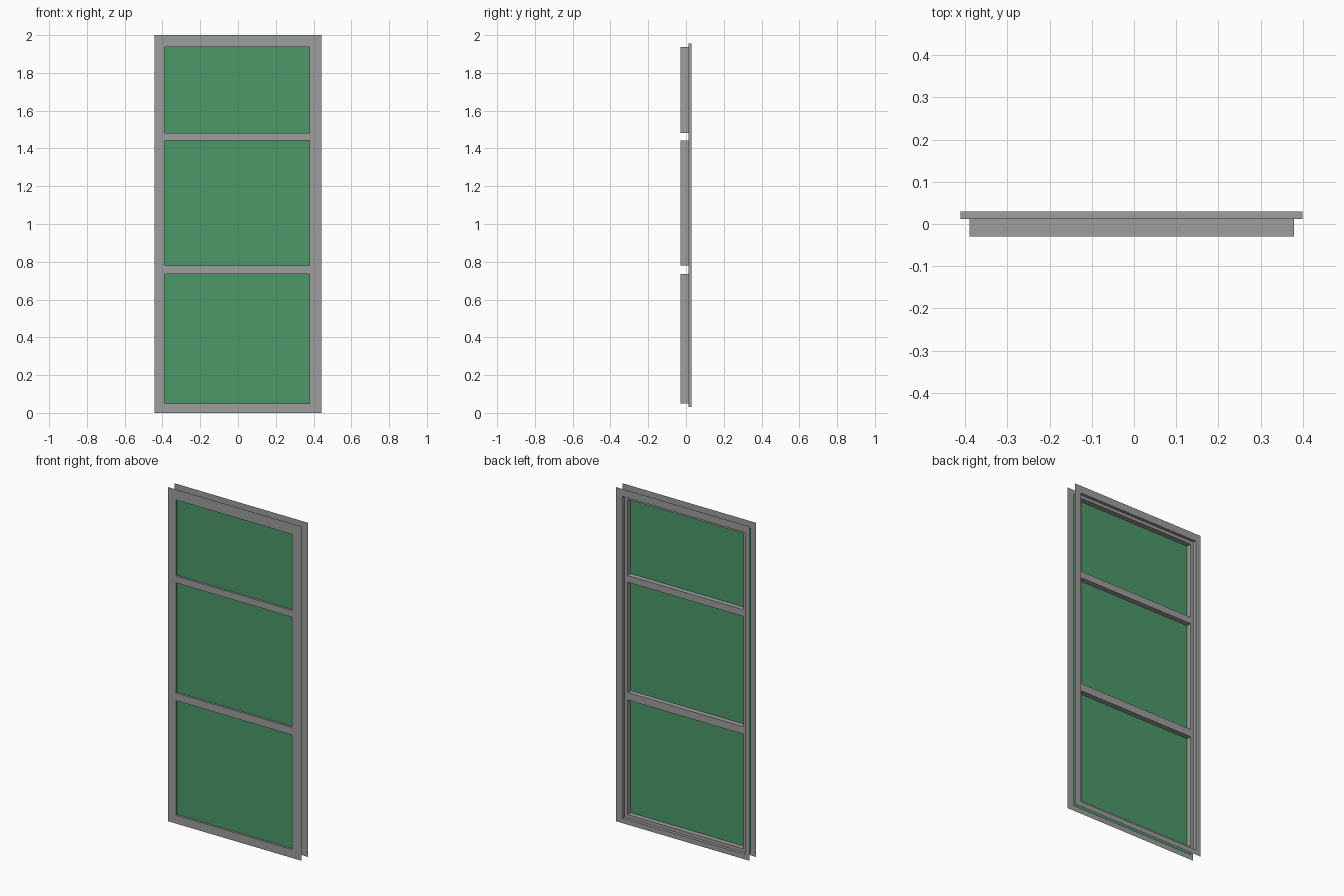
import bpy, bmesh

if "Cube" in bpy.data.objects:
    bpy.data.objects.remove(bpy.data.objects["Cube"])


def material(name, rgb):
    m = bpy.data.materials.new(name)
    m.diffuse_color = (*rgb, 1)
    m.use_nodes = True
    m.node_tree.nodes["Principled BSDF"].inputs["Base Color"].default_value = m.diffuse_color
    return m


def finish(name, bm, mat):
    bmesh.ops.remove_doubles(bm, verts=bm.verts, dist=0.0001)
    me = bpy.data.meshes.new(name)
    bm.to_mesh(me)
    bm.free()
    me.materials.append(mat)
    ob = bpy.data.objects.new(name, me)
    bpy.context.collection.objects.link(ob)
    return ob


def quad(bm, pts):
    bm.faces.new([bm.verts.new(p) for p in pts])


def lattice(bm, xs, zs, y, facing):
    """Flat plate at y, with every odd-column, odd-row cell left open."""
    for i in range(len(xs) - 1):
        for j in range(len(zs) - 1):
            if i % 2 and j % 2:
                continue
            a, b, c, d = xs[i], xs[i + 1], zs[j], zs[j + 1]
            pts = [(a, y, c), (b, y, c), (b, y, d), (a, y, d)]
            quad(bm, pts if facing < 0 else pts[::-1])


def reveal(bm, x0, x1, z0, z1, y0, y1):
    """Four walls lining an opening, facing inward."""
    ring = [(x0, z0), (x1, z0), (x1, z1), (x0, z1)]
    for k in range(4):
        (ax, az), (bx, bz) = ring[k], ring[(k + 1) % 4]
        quad(bm, [(ax, y0, az), (bx, y0, bz), (bx, y1, bz), (ax, y1, az)])


grey = material("grey frame", (0.342, 0.342, 0.342))
green = material("green glass", (0.071, 0.314, 0.138))

W, FRONT, STEP, BACK = 0.443, -0.03, 0.012, 0.03
PX = (-0.39, 0.379)                                   # pane opening in x
PZ = (0.05, 0.736, 0.781, 1.441, 1.481, 1.937)        # pane openings in z
RX, RZ = (-0.411, 0.40), (0.03, 1.956)                # rear rebate

# Front plate with three openings, and the glazing bars behind it
bm = bmesh.new()
lattice(bm, (-W, *PX, W), (0, *PZ, 2), FRONT, -1)
lattice(bm, (RX[0], *PX, RX[1]), (RZ[0], *PZ, RZ[1]), STEP, 1)
for k in range(0, 6, 2):
    reveal(bm, *PX, PZ[k], PZ[k + 1], FRONT, STEP)
finish("front_frame", bm, grey)

# Back plate with its single larger opening
bm = bmesh.new()
lattice(bm, (-W, *RX, W), (0, *RZ, 2), BACK, 1)
reveal(bm, *RX, *RZ, STEP, BACK)
finish("back_frame", bm, grey)

# Single sheet of glass, tucked into the frame
bm = bmesh.new()
lattice(bm, (-0.418, 0.41), (0.02, 1.965), -0.018, -1)
finish("glass_sheet", bm, green)
